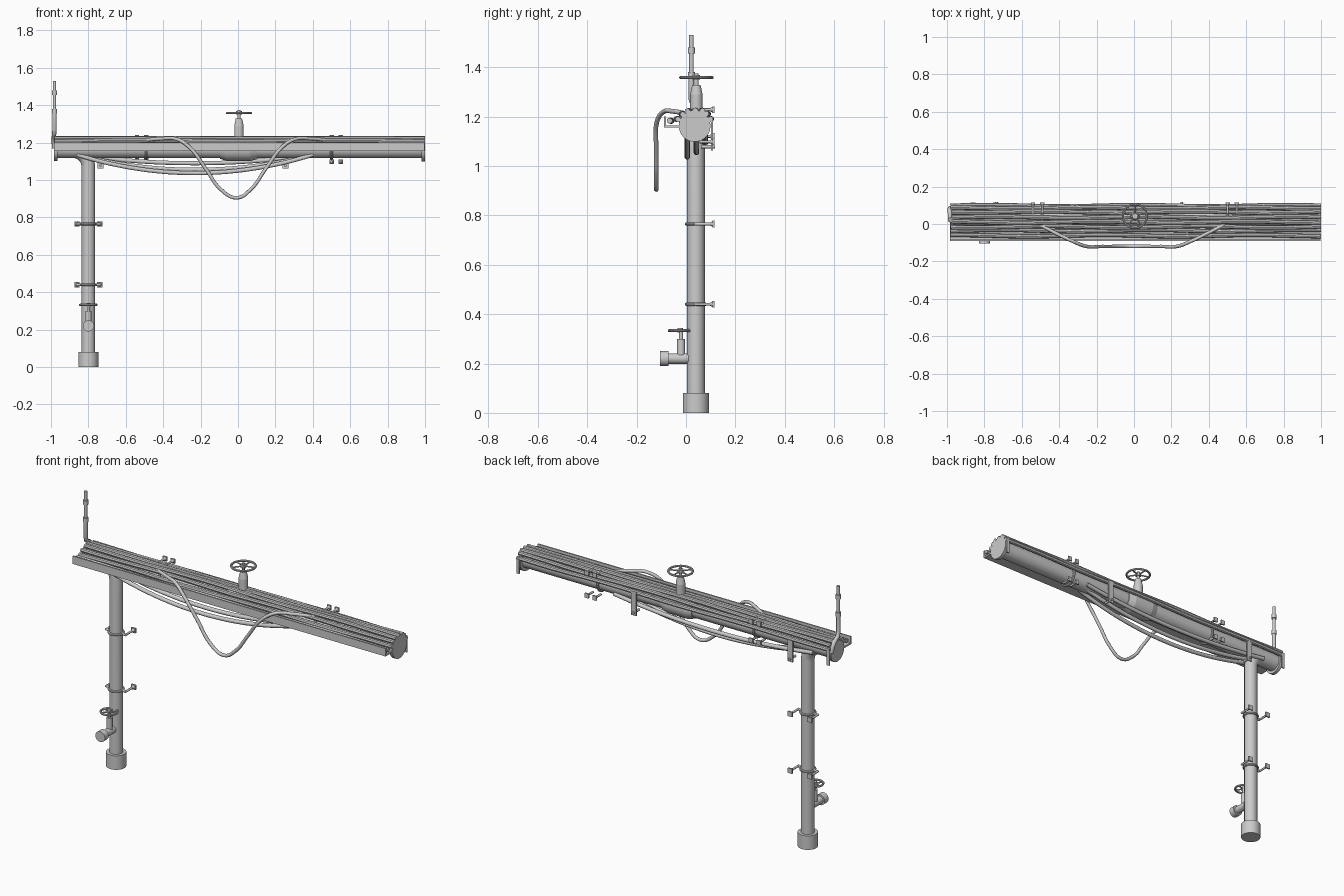
import bpy, math
from math import sin, cos, pi
from mathutils import Vector

if "Cube" in bpy.data.objects:
    bpy.data.objects.remove(bpy.data.objects["Cube"])


def finish(name, smooth=True):
    o = bpy.context.object
    o.name = name
    if smooth:
        bpy.ops.object.shade_smooth_by_angle(angle=math.radians(40))
    return o


def rod(name, a, b, r, r2=None, n=24):
    a, b = Vector(a), Vector(b)
    d = b - a
    bpy.ops.mesh.primitive_cone_add(vertices=n, radius1=r, radius2=r if r2 is None else r2,
                                    depth=d.length, location=(a + b) / 2,
                                    rotation=d.to_track_quat('Z', 'Y').to_euler())
    return finish(name)


def box(name, lo, hi):
    lo, hi = Vector(lo), Vector(hi)
    bpy.ops.mesh.primitive_cube_add(size=1, location=(lo + hi) / 2)
    bpy.context.object.scale = hi - lo
    return finish(name, False)


def tube(name, pts, r, curved=False, res=3):
    cu = bpy.data.curves.new(name, 'CURVE')
    cu.dimensions = '3D'
    cu.bevel_depth, cu.bevel_resolution, cu.use_fill_caps = r, res, True
    if curved:
        s = cu.splines.new('BEZIER')
        s.bezier_points.add(len(pts) - 1)
        for p, co in zip(s.bezier_points, pts):
            p.co = co
            p.handle_left_type = p.handle_right_type = 'AUTO'
        s.resolution_u = 6
    else:
        s = cu.splines.new('POLY')
        s.points.add(len(pts) - 1)
        for p, co in zip(s.points, pts):
            p.co = (*co, 1)
    o = bpy.data.objects.new(name, cu)
    bpy.context.collection.objects.link(o)
    bpy.ops.object.select_all(action='DESELECT')
    o.select_set(True)
    bpy.context.view_layer.objects.active = o
    bpy.ops.object.convert(target='MESH')
    return finish(name)


def ring(name, loc, R, r, rot=(0, 0, 0)):
    bpy.ops.mesh.primitive_torus_add(major_radius=R, minor_radius=r, major_segments=32,
                                     minor_segments=8, location=loc, rotation=rot)
    return finish(name)


def handwheel(name, c, R, r):
    c = Vector(c)
    ring(name + "_rim", c, R - r, r)
    for i in range(5):
        a = 2 * pi * i / 5 + 0.3
        rod(name + "_spoke", c, c + Vector((cos(a), sin(a), 0)) * (R - r), r * 0.7, n=8)
    rod(name + "_hub", c - Vector((0, 0, .008)), c + Vector((0, 0, .01)), R * 0.22)


PY, PZ, VX, VY = 0.035, 1.165, -0.8, 0.04

# horizontal main pipe with end caps
rod("main_pipe", (-0.98, PY, PZ), (0.99, PY, PZ), 0.048, n=32)
rod("main_end_cap", (0.98, PY, PZ - .003), (1.0, PY, PZ - .003), 0.064, n=32)
rod("main_start_cap", (-0.985, PY, PZ - .003), (-0.965, PY, PZ - .003), 0.060, n=32)

# vertical riser bending into the main pipe
bend = [(VX - 0.085 * (1 - cos(t)), VY, 1.07 + 0.085 * sin(t))
        for t in [i * pi / 16 for i in range(9)]]
tube("riser_pipe", [(VX, VY, 0.02)] + bend + [(-0.93, VY, 1.155)], 0.036, res=6)
rod("riser_foot", (VX, VY, 0), (VX, VY, 0.08), 0.053, n=32)

# riser clamps with a wall plate on each side
for z in (0.44, 0.765):
    ring("riser_clamp", (VX, VY, z), 0.038, 0.007)
    for x in (-0.861, -0.739):
        s = 1 if x > VX else -1
        rod("clamp_ear", (VX + s * .034, VY, z), (x, VY, z), 0.007, n=10)
        rod("clamp_stalk", (x, VY - .006, z), (x, 0.105, z), 0.006, n=10)
        rod("stalk_flare", (x, 0.095, z), (x, 0.108, z), 0.005, 0.012, n=10)
        box("clamp_plate", (x - .014, 0.107, z - .014), (x + .014, 0.115, z + .014))

# drain valve on the riser
rod("drain_branch", (VX, 0.01, 0.22), (VX, -0.08, 0.22), 0.021)
rod("drain_cap", (VX, -0.07, 0.22), (VX, -0.105, 0.22), 0.030)
rod("drain_bonnet", (VX, -0.02, 0.22), (VX, -0.02, 0.30), 0.016)
rod("drain_stem", (VX, -0.02, 0.29), (VX, -0.02, 0.335), 0.008)
handwheel("drain_wheel", (VX, -0.024, 0.333), 0.05, 0.006)

# gate valve on the main pipe
GX, GY = 0.005, 0.042
rod("gate_body", (GX - .06, PY, PZ), (GX + .06, PY, PZ), 0.064, n=32)
for s in (-1, 1):
    rod("gate_taper", (GX + s * .06, PY, PZ), (GX + s * .10, PY, PZ), 0.064, 0.052, n=32)
rod("gate_bonnet", (GX, GY, 1.20), (GX, GY, 1.29), 0.025)
rod("gate_neck", (GX, GY, 1.29), (GX, GY, 1.328), 0.025, 0.017)
rod("gate_stem", (GX, GY, 1.32), (GX, GY, 1.375), 0.008)
handwheel("gate_wheel", (GX, GY, 1.358), 0.07, 0.006)

# slightly wavy cables resting along the top
runs = [(0.098, 1.190), (0.086, 1.211), (0.064, 1.222), (0.036, 1.224),
        (0.010, 1.222), (-0.015, 1.210), (-0.035, 1.190), (-0.062, 1.183)]
for i, (y, z) in enumerate(runs):
    pts = [(-0.98 + 0.165 * k, y + 0.004 * sin(k * 1.3 + i * 2), z + 0.001 * sin(k + i))
           for k in range(13)]
    tube("top_cable", pts, 0.0115, curved=True, res=2)

# cable tray along the front
box("tray_floor", (-0.985, -0.086, 1.155), (0.998, -0.012, 1.164))
box("tray_front_lip", (-0.985, -0.090, 1.155), (0.998, -0.082, 1.200))

# sagging cables below
for y, low in ((0.005, 1.037), (0.042, 1.055), (0.077, 1.09)):
    pts = [(-0.23 + 0.63 * u, y, low + (1.135 - low) * u * u)
           for u in [k / 6 for k in range(-6, 7)]]
    tube("sagging_cable", pts, 0.0115, curved=True)

# loose loop hanging at the front
half = [(0.50, 0.0, 1.212), (0.40, -0.052, 1.221), (0.32, -0.090, 1.220),
        (0.25, -0.118, 1.178), (0.16, -0.120, 1.060), (0.08, -0.120, 0.950)]
loop = [(-x - .012, y, z) for x, y, z in half] + [(-0.006, -0.120, 0.905)] + \
       [(x - .012, y, z) for x, y, z in reversed(half)]
tube("hanging_loop", loop, 0.0095, curved=True)

# main pipe clamps with paired wall plates
for x, x2 in ((-0.49, -0.54), (0.50, 0.55)):
    ring("main_clamp", (x, PY, PZ), 0.052, 0.007, (0, pi / 2, 0))
    for px in (x, x2):
        for z in (1.228, 1.098):
            if z < 1.2 and x < 0:
                z = 1.12
            rod("main_clamp_stalk", (px, 0.055, z), (px, 0.108, z), 0.006, n=10)
            rod("main_stalk_flare", (px, 0.095, z), (px, 0.108, z), 0.005, 0.012, n=10)
            box("main_clamp_plate", (px - .012, 0.107, z - .013), (px + .012, 0.115, z + .013))

# hanger straps at the back
for x in (-0.975, -0.735, 0.255, 0.99):
    bottom = 1.062 if abs(x) < 0.9 else 1.105
    w = 0.016 if abs(x) < 0.9 else 0.009
    box("hanger_strap", (x - w, 0.102, bottom), (x + w, 0.109, 1.20))
    if abs(x) < 0.9:
        rod("hanger_bolt", (x, 0.06, 1.078), (x, 0.118, 1.078), 0.007, n=10)

# vent pipe at the left end
tube("vent_pipe", [(-0.982, 0.085, 1.17), (-0.985, 0.082, 1.20), (-0.985, 0.065, 1.225),
                   (-0.983, 0.030, 1.245), (-0.981, 0.022, 1.27), (-0.981, 0.022, 1.37)], 0.0115)
rod("vent_tip", (-0.981, 0.022, 1.36), (-0.981, 0.022, 1.53), 0.009, n=16)
for z in (1.368, 1.468):
    rod("vent_coupler", (-0.981, 0.022, z - .012), (-0.981, 0.022, z + .012), 0.0145, n=16)
